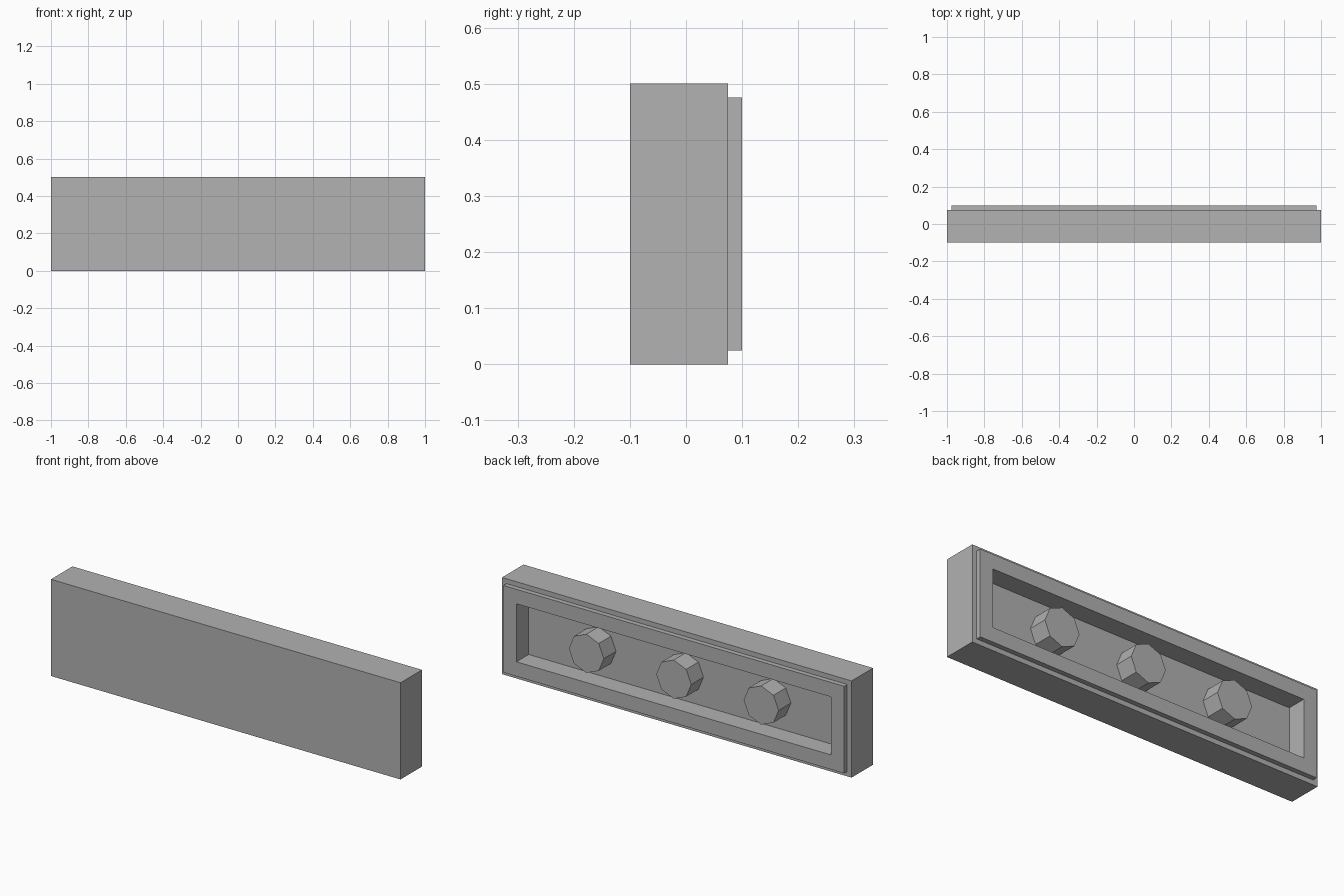
import bpy
import bmesh
from math import pi
from mathutils import Matrix, Vector

default = bpy.data.objects.get("Cube")
if default:
    bpy.data.objects.remove(default, do_unlink=True)

LENGTH, HEIGHT = 2.0, 0.5
FRONT, SHOULDER, BACK = -0.1, 0.075, 0.1   # y of front face, step and rim
STEP, WALL, DEPTH = 0.025, 0.075, 0.1      # rim setback, rim width, recess depth
PEG_RADIUS, PEG_SPACING = 0.1, 0.5

grey = bpy.data.materials.new("plain_grey")
grey.use_nodes = True
colour = (0.445, 0.445, 0.445, 1.0)
grey.diffuse_color = colour
grey.node_tree.nodes["Principled BSDF"].inputs["Base Color"].default_value = colour


def finish(name, bm):
    bmesh.ops.recalc_face_normals(bm, faces=bm.faces[:])
    mesh = bpy.data.meshes.new(name)
    bm.to_mesh(mesh)
    bm.free()
    mesh.materials.append(grey)
    obj = bpy.data.objects.new(name, mesh)
    bpy.context.collection.objects.link(obj)
    return obj


def inset_and_push(bm, face, inset, push):
    """Inset a face, then extrude the inner face along y."""
    bmesh.ops.inset_region(bm, faces=[face], thickness=inset, use_even_offset=True)
    new = bmesh.ops.extrude_discrete_faces(bm, faces=[face])["faces"][0]
    bmesh.ops.translate(bm, verts=new.verts[:], vec=Vector((0, push, 0)))
    return new


# Slab with a stepped rim and a recess in the back
bm = bmesh.new()
size = Matrix.Diagonal((LENGTH, SHOULDER - FRONT, HEIGHT, 1))
place = Matrix.Translation((0, (FRONT + SHOULDER) / 2, HEIGHT / 2))
bmesh.ops.create_cube(bm, size=1, matrix=place @ size)
back = max(bm.faces, key=lambda f: f.calc_center_median().y)
rim = inset_and_push(bm, back, STEP, BACK - SHOULDER)
inset_and_push(bm, rim, WALL, -DEPTH)
finish("slab", bm)

# Three eight-sided pegs standing on the recess floor, flush with the rim
root = 0.005
for side, name in ((-1, "right_peg"), (0, "middle_peg"), (1, "left_peg")):
    bm = bmesh.new()
    centre = (side * PEG_SPACING, BACK - (DEPTH + root) / 2, HEIGHT / 2)
    bmesh.ops.create_cone(
        bm, cap_ends=True, segments=8, radius1=PEG_RADIUS, radius2=PEG_RADIUS,
        depth=DEPTH + root,
        matrix=Matrix.Translation(centre) @ Matrix.Rotation(pi / 2, 4, "X"))
    finish(name, bm)
